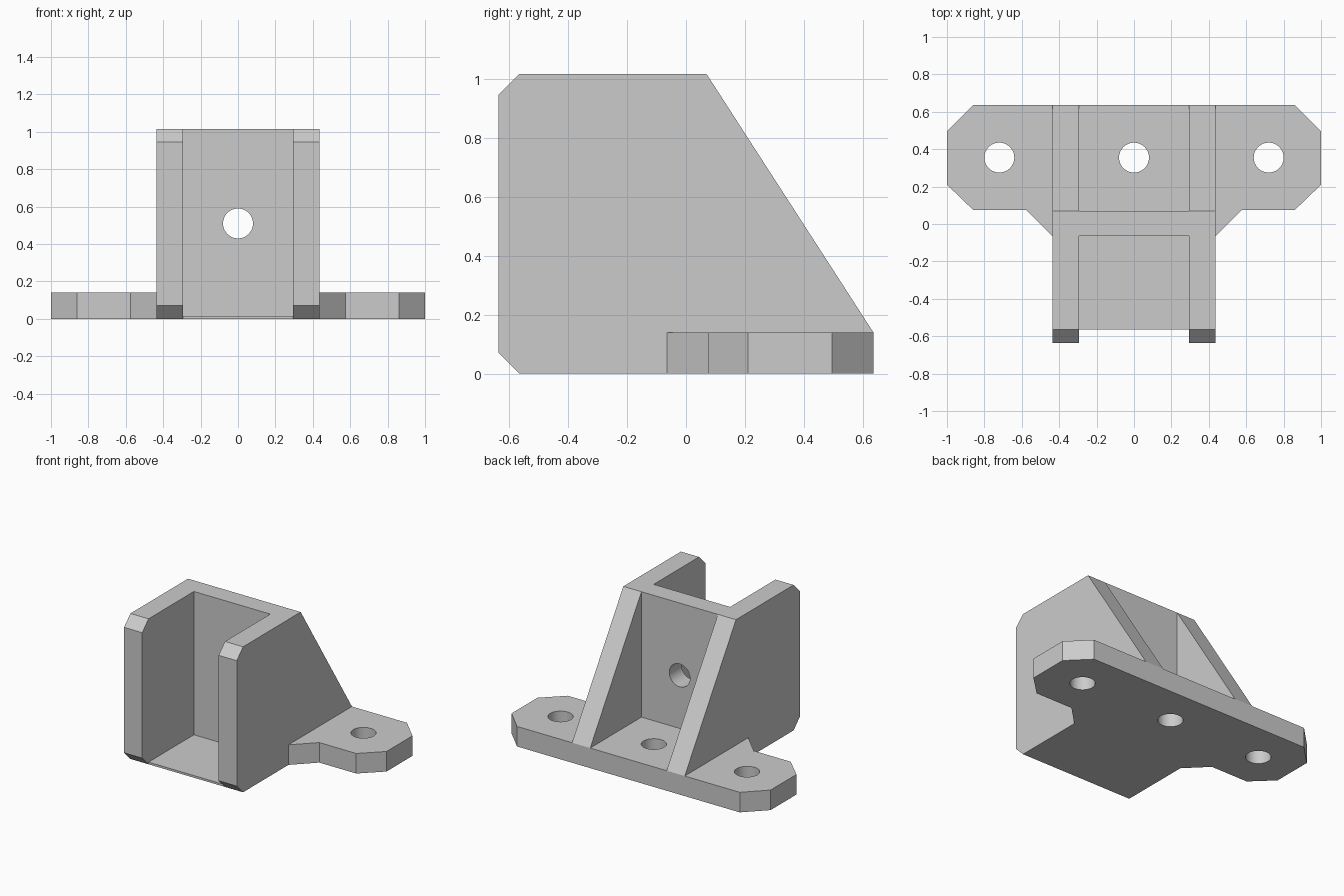
import bpy, bmesh, math
from mathutils import Vector

old = bpy.data.objects.get("Cube")
if old:
    bpy.data.objects.remove(old, do_unlink=True)

grey = bpy.data.materials.new("light_grey")
grey.use_nodes = True
grey.diffuse_color = (0.6, 0.6, 0.6, 1)
grey.node_tree.nodes["Principled BSDF"].inputs["Base Color"].default_value = (0.6, 0.6, 0.6, 1)


def prism(name, points, extrude):
    """Closed solid from a flat outline pushed along a vector."""
    bm = bmesh.new()
    face = bm.faces.new([bm.verts.new(p) for p in points])
    new = bmesh.ops.extrude_face_region(bm, geom=[face])["geom"]
    bmesh.ops.translate(bm, vec=extrude, verts=[v for v in new if isinstance(v, bmesh.types.BMVert)])
    bmesh.ops.recalc_face_normals(bm, faces=bm.faces)
    mesh = bpy.data.meshes.new(name)
    bm.to_mesh(mesh)
    bm.free()
    mesh.materials.append(grey)
    obj = bpy.data.objects.new(name, mesh)
    bpy.context.collection.objects.link(obj)
    return obj


def side_prism(name, profile, half_width):
    return prism(name, [(-half_width, y, z) for y, z in profile], (2 * half_width, 0, 0))


def circle(centre, u, v, radius=0.08, sides=48):
    c, u, v = Vector(centre), Vector(u), Vector(v)
    return [c + radius * (math.cos(a) * u + math.sin(a) * v)
            for a in (math.tau * i / sides for i in range(sides))]


def combine(target, other, operation):
    mod = target.modifiers.new(operation.title(), 'BOOLEAN')
    mod.operation, mod.solver, mod.object = operation, 'EXACT', other
    bpy.context.view_layer.objects.active = target
    bpy.ops.object.modifier_apply(modifier=mod.name)
    bpy.data.objects.remove(other, do_unlink=True)


# Block with bevelled front corners and a sloping back
bracket = side_prism("bracket", [
    (-0.635, 0.07), (-0.565, 0), (0.635, 0), (0.635, 0.14),
    (0.07, 1.015), (-0.565, 1.015), (-0.635, 0.945)], 0.435)

# Mounting flange with clipped corners
right_edge = [(0.435, -0.065), (0.575, 0.075), (0.86, 0.075), (1, 0.21), (1, 0.495), (0.86, 0.635)]
outline = right_edge + [(-x, y) for x, y in reversed(right_edge)]
flange = prism("flange", [(x, y, 0) for x, y in outline], (0, 0, 0.14))
combine(bracket, flange, 'UNION')

# Front channel over a thin floor, and back pocket between the ribs
channel = side_prism("channel_cutter", [
    (-1, -1), (-0.565, -1), (-0.565, 0.015), (-0.065, 0.015), (-0.065, 2), (-1, 2)], 0.295)
combine(bracket, channel, 'DIFFERENCE')
pocket = side_prism("pocket_cutter", [(0.07, 0.14), (1, 0.14), (1, 2), (0.07, 2)], 0.295)
combine(bracket, pocket, 'DIFFERENCE')

# Screw holes through the flange and the upright wall
for x in (-0.72, 0, 0.72):
    hole = prism("hole_cutter", circle((x, 0.355, -0.1), (1, 0, 0), (0, 1, 0)), (0, 0, 0.35))
    combine(bracket, hole, 'DIFFERENCE')
hole = prism("hole_cutter", circle((0, -0.2, 0.51), (1, 0, 0), (0, 0, 1)), (0, 0.4, 0))
combine(bracket, hole, 'DIFFERENCE')

# Smooth hole walls, crisp edges elsewhere
bpy.ops.object.select_all(action='DESELECT')
bracket.select_set(True)
bpy.context.view_layer.objects.active = bracket
bpy.ops.object.shade_smooth_by_angle(angle=math.radians(20))
